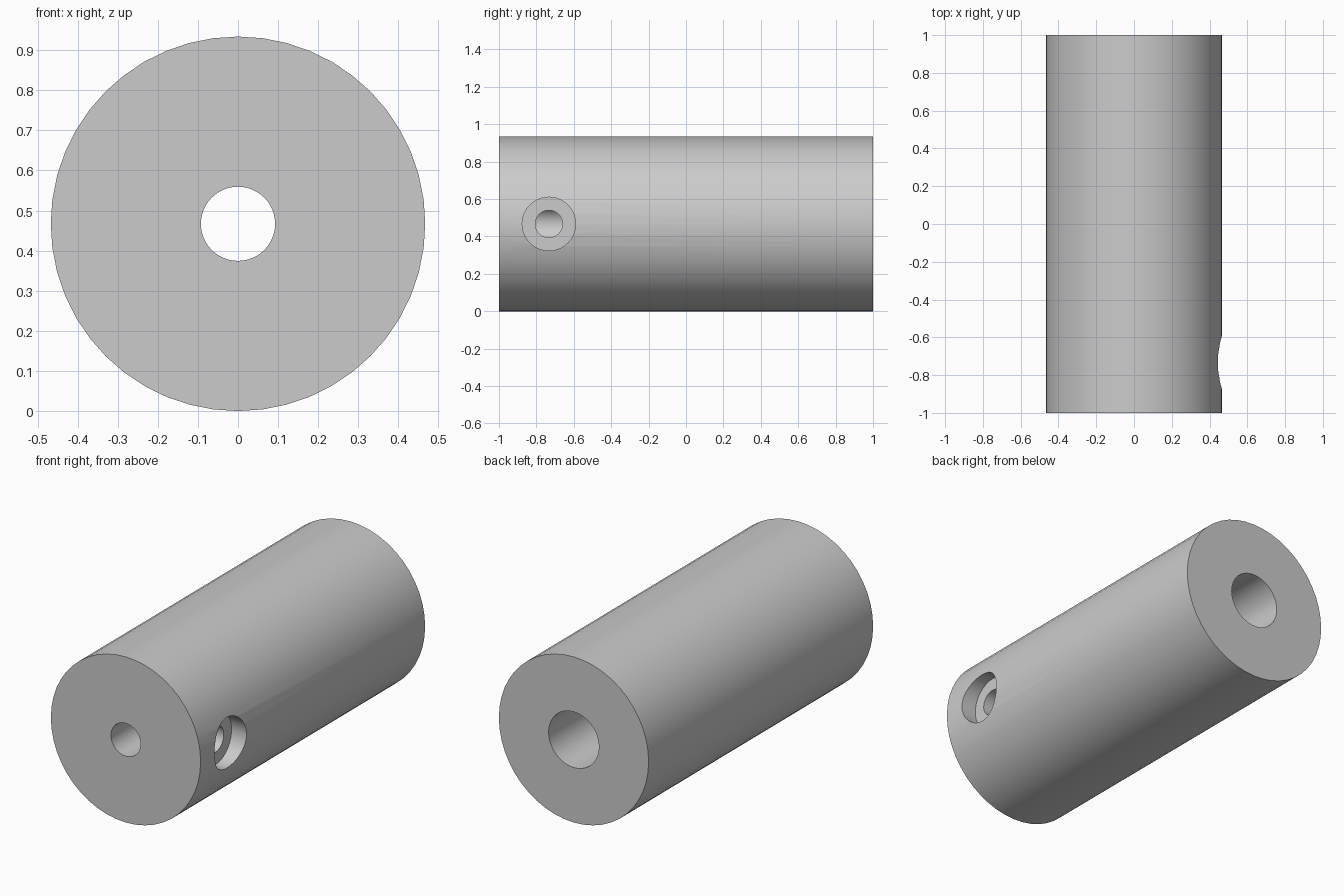
import bpy, bmesh, math
from mathutils import Matrix

cube = bpy.data.objects.get("Cube")
if cube:
    bpy.data.objects.remove(cube, do_unlink=True)

RADIUS = 0.467      # outer radius and height of the axis
BORE = 0.0925       # narrow front bore
WIDE_BORE = 0.157   # wide rear bore
STEP_Y = 0.0        # where the bore changes width
SCREW_Y = -0.733    # screw hole position along the body

grey = bpy.data.materials.new("plain grey")
grey.use_nodes = True
colour = (0.6, 0.6, 0.6, 1)
grey.diffuse_color = colour
grey.node_tree.nodes["Principled BSDF"].inputs["Base Color"].default_value = colour


def lathe(name, profile, matrix, sides, closed=False):
    """Spin (radius, height) points about z; an open profile is capped at its ends."""
    bm = bmesh.new()
    rings = []
    for r, h in profile:
        angles = [math.tau * i / sides for i in range(sides)]
        rings.append([bm.verts.new((r * math.cos(a), r * math.sin(a), h)) for a in angles])
    pairs = list(zip(rings, rings[1:]))
    if closed:
        pairs.append((rings[-1], rings[0]))
    else:
        bm.faces.new(rings[0])
        bm.faces.new(rings[-1])
    for a, b in pairs:
        for i in range(sides):
            j = (i + 1) % sides
            bm.faces.new((a[i], a[j], b[j], b[i]))
    bm.transform(matrix)
    bmesh.ops.recalc_face_normals(bm, faces=bm.faces)
    mesh = bpy.data.meshes.new(name)
    bm.to_mesh(mesh)
    bm.free()
    mesh.materials.append(grey)
    obj = bpy.data.objects.new(name, mesh)
    bpy.context.scene.collection.objects.link(obj)
    return obj


# Cylinder body with a stepped bore, axis along y
axis = Matrix.Translation((0, 0, RADIUS)) @ Matrix.Rotation(-math.pi / 2, 4, "X")
body = lathe("cylinder_body", [
    (RADIUS, -1), (RADIUS, 1), (WIDE_BORE, 1),
    (WIDE_BORE, STEP_Y), (BORE, STEP_Y), (BORE, -1),
], axis, 48, closed=True)

# Counterbored screw hole running from the +x side into the bore
side = Matrix.Translation((0, SCREW_Y, RADIUS)) @ Matrix.Rotation(math.pi / 2, 4, "Y")
cutter = lathe("screw_hole_cutter", [
    (0.073, 0.01), (0.073, 0.373), (0.143, 0.373), (0.143, 0.6),
], side, 40)
cutter.hide_render = True

cut = body.modifiers.new("screw_hole", "BOOLEAN")
cut.operation = "DIFFERENCE"
cut.solver = "EXACT"
cut.object = cutter

bpy.ops.object.select_all(action="DESELECT")
body.select_set(True)
bpy.context.view_layer.objects.active = body
bpy.ops.object.modifier_apply(modifier=cut.name)
bpy.data.objects.remove(cutter, do_unlink=True)
bpy.ops.object.shade_smooth_by_angle(angle=math.radians(30))
